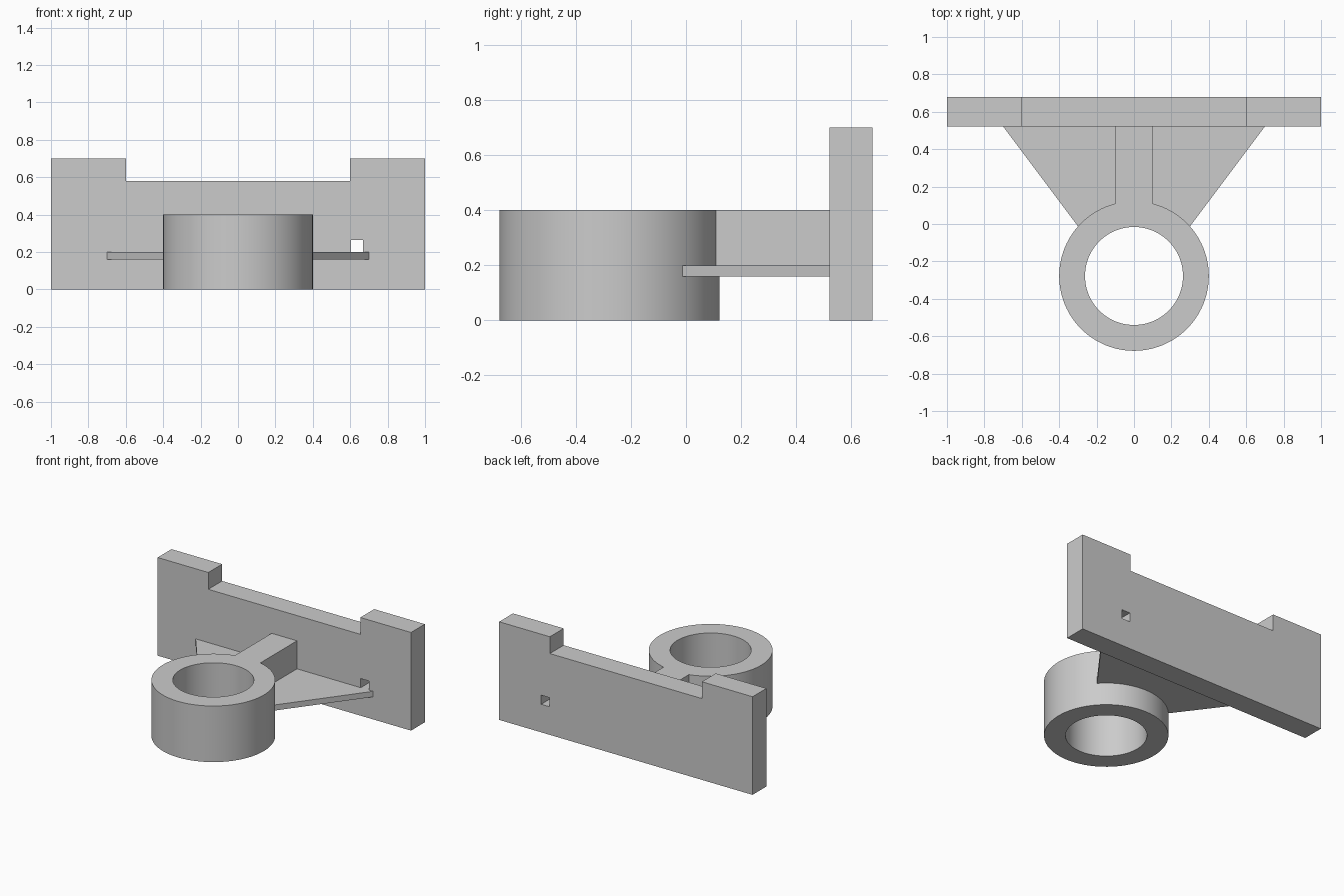
import bpy, bmesh, math

if "Cube" in bpy.data.objects:
    bpy.data.objects.remove(bpy.data.objects["Cube"])

CENTER_Y, OUTER, BORE = -0.278, 0.4, 0.262
PLATE_FRONT, PLATE_BACK = 0.522, 0.678
SEGMENTS = 96

grey = bpy.data.materials.new("plain grey")
grey.use_nodes = True
colour = (0.6, 0.6, 0.6, 1)
grey.diffuse_color = colour
grey.node_tree.nodes["Principled BSDF"].inputs["Base Color"].default_value = colour


def extrude(name, outline, direction):
    """Solid made by sweeping a closed 3D outline along a direction."""
    bm = bmesh.new()
    face = bm.faces.new([bm.verts.new(p) for p in outline])
    swept = bmesh.ops.extrude_face_region(bm, geom=[face], use_keep_orig=True)
    moved = [v for v in swept["geom"] if isinstance(v, bmesh.types.BMVert)]
    bmesh.ops.translate(bm, verts=moved, vec=direction)
    bmesh.ops.recalc_face_normals(bm, faces=bm.faces)
    return finish(name, bm)


def finish(name, bm):
    mesh = bpy.data.meshes.new(name)
    bm.to_mesh(mesh)
    bm.free()
    mesh.materials.append(grey)
    obj = bpy.data.objects.new(name, mesh)
    bpy.context.collection.objects.link(obj)
    return obj


def seat_arc(half_width, z, steps=32):
    """Points from right to left, hugging the outside of the ring."""
    radius = OUTER - 0.002
    limit = math.asin(half_width / radius)
    angles = [limit * (1 - 2 * i / steps) for i in range(steps + 1)]
    return [(radius * math.sin(a), CENTER_Y + radius * math.cos(a), z) for a in angles]


# Back plate with a lowered middle
half = [(1, 0), (1, 0.7), (0.6, 0.7), (0.6, 0.58)]
profile = half + [(-x, z) for x, z in reversed(half)]
plate = extrude("back_plate", [(x, PLATE_FRONT, z) for x, z in profile],
                (0, PLATE_BACK - PLATE_FRONT, 0))

# Small square hole through the plate
hole = [(0.603, 0.2), (0.668, 0.2), (0.668, 0.265), (0.603, 0.265)]
cutter = extrude("hole_cutter", [(x, 0.4, z) for x, z in hole], (0, 0.4, 0))
cutter.hide_render = True
cut = plate.modifiers.new("square_hole", 'BOOLEAN')
cut.operation, cut.solver, cut.object = 'DIFFERENCE', 'EXACT', cutter
bpy.context.view_layer.objects.active = plate
bpy.ops.object.modifier_apply(modifier=cut.name)
bpy.data.objects.remove(cutter)

# Ring: a rectangular section spun round a vertical axis
bm = bmesh.new()
section = [(BORE, 0), (OUTER, 0), (OUTER, 0.4), (BORE, 0.4)]
verts = [bm.verts.new((r, CENTER_Y, z)) for r, z in section]
edges = [bm.edges.new((verts[i], verts[(i + 1) % 4])) for i in range(4)]
bmesh.ops.spin(bm, geom=verts + edges, cent=(0, CENTER_Y, 0), axis=(0, 0, 1),
               angle=math.tau, steps=SEGMENTS, use_merge=True)
bmesh.ops.remove_doubles(bm, verts=bm.verts, dist=0.0001)
bmesh.ops.recalc_face_normals(bm, faces=bm.faces)
ring = finish("ring", bm)
bpy.ops.object.select_all(action='DESELECT')
ring.select_set(True)
bpy.context.view_layer.objects.active = ring
bpy.ops.object.shade_smooth_by_angle(angle=math.radians(30))

# Flat tapered web joining ring and plate
extrude("web", [(-0.7, PLATE_FRONT, 0.16), (0.7, PLATE_FRONT, 0.16)]
        + seat_arc(0.298, 0.16), (0, 0, 0.04))

# Upright rib standing on the web
extrude("rib", [(-0.1, PLATE_FRONT, 0.2), (0.1, PLATE_FRONT, 0.2)]
        + seat_arc(0.1, 0.2), (0, 0, 0.2))
